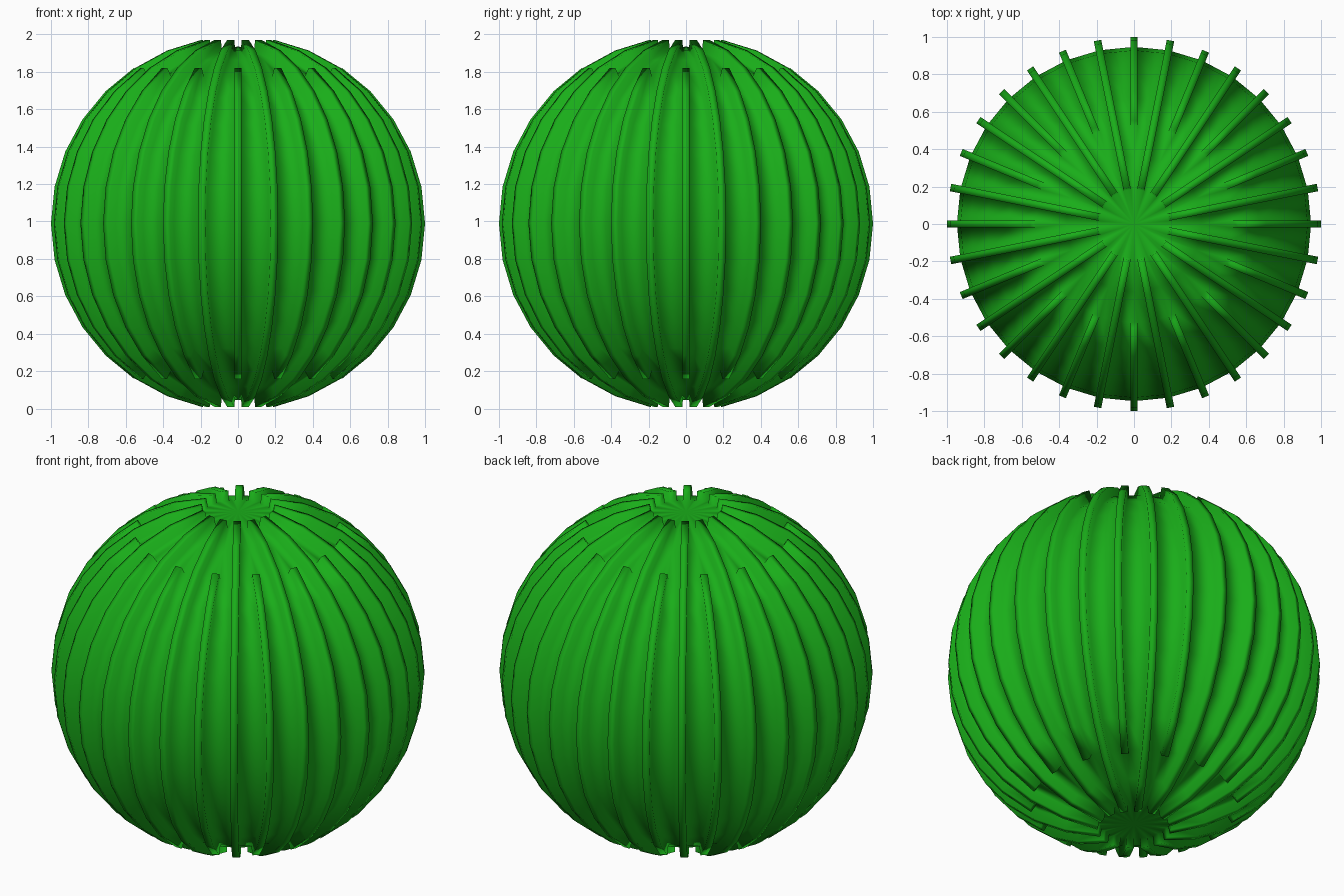
import bpy, bmesh
from math import sin, cos, pi

if "Cube" in bpy.data.objects:
    bpy.data.objects.remove(bpy.data.objects["Cube"])

RIBS, RINGS = 32, 16
OUTER, INNER, HALF = 1.0, 0.945, 0.02
CZ = 0.99

bm = bmesh.new()


def point(radius, ring, col, side):
    # side = -1, 0, 1 : left edge, centre line or right edge of a rib
    a, t = 2 * pi * col / RIBS, pi * ring / RINGS
    r, w = radius * sin(t), side * HALF
    return bm.verts.new((r * cos(a) - w * sin(a), r * sin(a) + w * cos(a),
                         CZ + radius * cos(t)))


# Base grid: paired points under each rib, single points beyond its ends
base = {}
for c in range(RIBS):
    first = 1 if c % 2 else 3          # long and short ribs alternate
    for k in range(1, RINGS):
        if first <= k <= RINGS - first:
            base[c, k] = (point(INNER, k, c, -1), point(INNER, k, c, 1))
        else:
            v = point(INNER, k, c, 0)
            base[c, k] = (v, v)
poles = {0: bm.verts.new((0, 0, CZ + INNER)), RINGS: bm.verts.new((0, 0, CZ - INNER))}


def face(*vs):
    vs = list(dict.fromkeys(vs))
    if len(vs) > 2:
        bm.faces.new(vs)


for c in range(RIBS):
    n = (c + 1) % RIBS
    # Panels between neighbouring ribs
    for k in range(1, RINGS - 1):
        face(base[c, k][1], base[c, k + 1][1], base[n, k + 1][0], base[n, k][0])
    # Caps at both poles
    for k, p in ((1, 0), (RINGS - 1, RINGS)):
        face(poles[p], base[c, k][1], base[n, k][0])
        face(poles[p], *base[c, k])
    # Raised rib with side walls and end walls
    first = 1 if c % 2 else 3
    last = RINGS - first
    top = {k: (point(OUTER, k, c, -1), point(OUTER, k, c, 1))
           for k in range(first, last + 1)}
    for k in range(first, last):
        face(top[k][0], top[k + 1][0], top[k + 1][1], top[k][1])
        for s in (0, 1):
            face(top[k][s], top[k + 1][s], base[c, k + 1][s], base[c, k][s])
    for k in (first, last):
        face(top[k][0], top[k][1], base[c, k][1], base[c, k][0])
    # Tapered skin from the short rib ends towards the poles
    if first > 1:
        for k, o in ((first, first - 1), (last, last + 1)):
            face(base[c, k][0], base[c, k][1], base[c, o][0])

bmesh.ops.recalc_face_normals(bm, faces=bm.faces)
mesh = bpy.data.meshes.new("ribbed_ball")
bm.to_mesh(mesh)
bm.free()
mesh.polygons.foreach_set("use_smooth", [True] * len(mesh.polygons))

ball = bpy.data.objects.new("ribbed_ball", mesh)
bpy.context.collection.objects.link(ball)

# Green skin
green = bpy.data.materials.new("green")
green.diffuse_color = (0.01, 0.42, 0.01, 1)
green.use_nodes = True
green.node_tree.nodes["Principled BSDF"].inputs["Base Color"].default_value = green.diffuse_color
mesh.materials.append(green)
